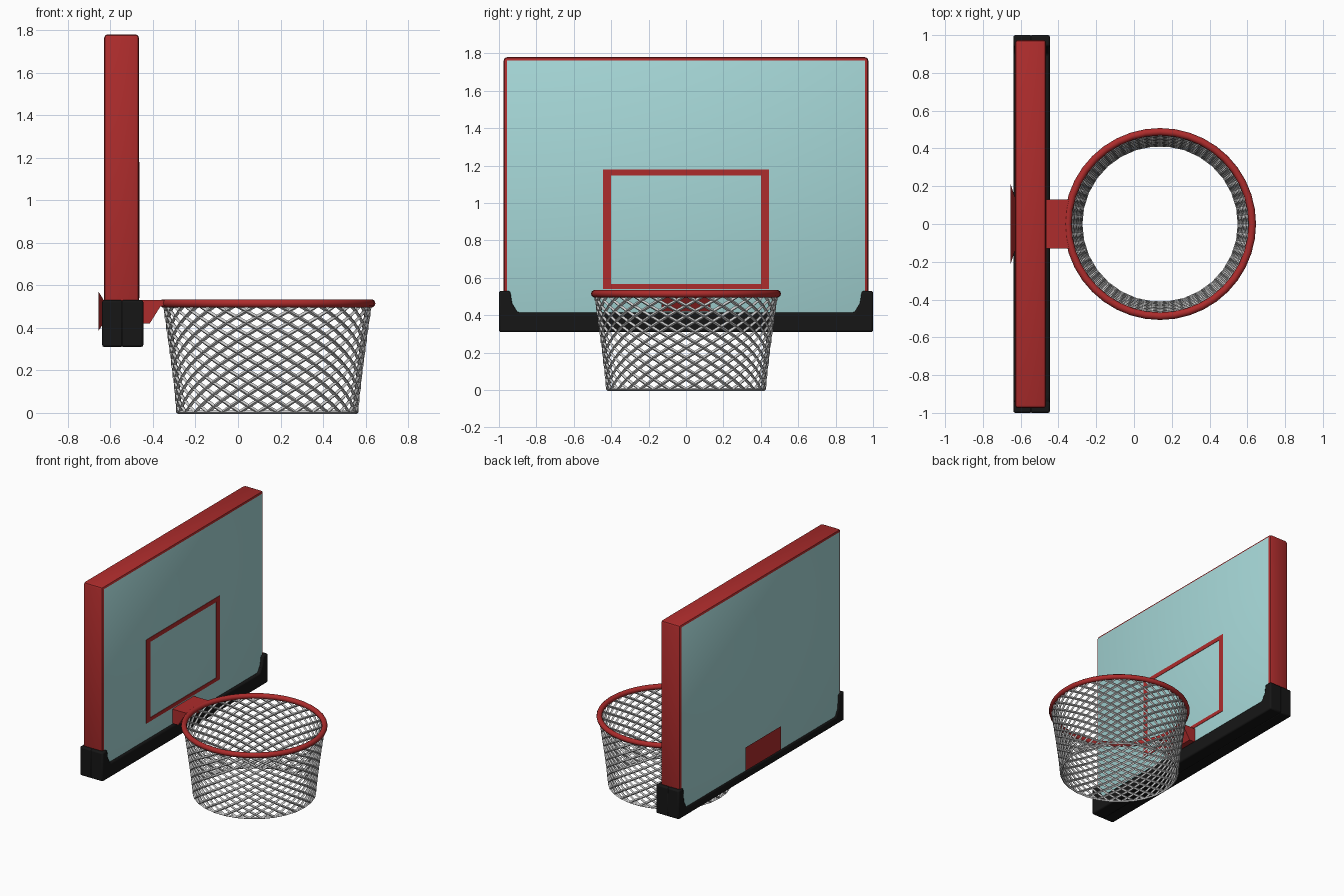
import bpy, bmesh, math
from mathutils import Vector

if "Cube" in bpy.data.objects:
    bpy.data.objects.remove(bpy.data.objects["Cube"])


def material(name, rgb):
    m = bpy.data.materials.new(name)
    m.diffuse_color = (*rgb, 1)
    m.use_nodes = True
    m.node_tree.nodes["Principled BSDF"].inputs["Base Color"].default_value = m.diffuse_color
    return m


RED = material("red_paint", (0.42, 0.025, 0.025))
GLASS = material("teal_glass", (0.38, 0.68, 0.68))
BLACK = material("black_rubber", (0.008, 0.008, 0.008))


def finish(name, bm, mats, bevel=0, segments=2, smooth=True):
    bmesh.ops.recalc_face_normals(bm, faces=bm.faces)
    me = bpy.data.meshes.new(name)
    bm.to_mesh(me)
    bm.free()
    ob = bpy.data.objects.new(name, me)
    bpy.context.collection.objects.link(ob)
    for m in mats:
        me.materials.append(m)
    if bevel:
        b = ob.modifiers.new("bevel", "BEVEL")
        b.width, b.segments = bevel, segments
        b.limit_method = "ANGLE"
    if smooth:
        bpy.ops.object.select_all(action="DESELECT")
        ob.select_set(True)
        bpy.context.view_layer.objects.active = ob
        bpy.ops.object.shade_smooth_by_angle(angle=math.radians(35))
    return ob


def box(bm, lo, hi):
    lo, hi = Vector(lo), Vector(hi)
    verts = bmesh.ops.create_cube(bm, size=1)["verts"]
    for v in verts:
        v.co = (lo + hi) / 2 + v.co * (hi - lo)


def prism(bm, points, offset):
    face = bm.faces.new([bm.verts.new(p) for p in points])
    out = bmesh.ops.extrude_face_region(bm, geom=[face], use_keep_orig=True)
    verts = [g for g in out["geom"] if isinstance(g, bmesh.types.BMVert)]
    bmesh.ops.translate(bm, verts=verts, vec=offset)


# Backboard: red rounded slab with glass on the front and back faces
bm = bmesh.new()
box(bm, (-0.63, -0.975, 0.33), (-0.465, 0.975, 1.78))
bmesh.ops.bevel(bm, geom=bm.edges[:], offset=0.018, segments=2,
                profile=0.5, affect="EDGES")
bm.normal_update()
for f in bm.faces:
    f.material_index = 1 if abs(f.normal.x) > 0.98 else 0
finish("backboard", bm, [RED, GLASS])

# Shooting square on the front of the glass
bm = bmesh.new()
for lo, hi in (((-0.445, 1.147), (0.445, 1.18)), ((-0.445, 0.54), (0.445, 0.568)),
               ((-0.445, 0.568), (-0.4, 1.147)), ((0.4, 0.568), (0.445, 1.147))):
    box(bm, (-0.47, *lo), (-0.462, *hi))
finish("target_square", bm, [RED], smooth=False)


# Bottom padding: U shape with a taller lip at the front than at the back
def padding(name, x0, x1, lip):
    half = [(1.0, 0.31), (1.0, 0.53), (0.94, 0.53), (0.93, lip + 0.05), (0.9, lip)]
    outline = half + [(-y, z) for y, z in reversed(half)]
    bm = bmesh.new()
    prism(bm, [(x0, y, z) for y, z in outline], (x1 - x0, 0, 0))
    finish(name, bm, [BLACK], bevel=0.01)


padding("front_padding", -0.55, -0.445, 0.415)
padding("back_padding", -0.639, -0.54, 0.37)

# Rim bracket, side profile extruded across y
bm = bmesh.new()
profile = [(-0.48, 0.53), (-0.345, 0.53), (-0.345, 0.505), (-0.365, 0.5),
           (-0.415, 0.42), (-0.48, 0.42)]
prism(bm, [(x, -0.13, z) for x, z in profile], (0, 0.26, 0))
finish("rim_bracket", bm, [RED], smooth=False)

# Flared mounting plate on the back
bm = bmesh.new()
rings = []
for x, w, z0, z1 in ((-0.655, 0.215, 0.388, 0.568), (-0.649, 0.2, 0.395, 0.56),
                     (-0.628, 0.135, 0.43, 0.525)):
    rings.append([bm.verts.new((x, y, z))
                  for y, z in ((-w, z0), (w, z0), (w, z1), (-w, z1))])
for a, b in zip(rings, rings[1:]):
    for i in range(4):
        j = (i + 1) % 4
        bm.faces.new((a[i], a[j], b[j], b[i]))
bm.faces.new(rings[0])
bm.faces.new(rings[-1])
finish("back_plate", bm, [RED], smooth=False)

# Hoop ring
CX = 0.138
bpy.ops.mesh.primitive_torus_add(location=(CX, 0, 0.515), major_radius=0.488,
                                 minor_radius=0.02, major_segments=40, minor_segments=10)
hoop = bpy.context.object
hoop.name = "hoop"
hoop.data.materials.append(RED)
bpy.ops.object.shade_smooth_by_angle(angle=math.radians(50))

# Net: staggered diamond lattice turned into strands
COUNT, ROWS = 30, 18
bm = bmesh.new()
grid = []
for r in range(ROWS + 1):
    t = r / ROWS
    radius = 0.42 + 0.063 * t ** 1.2
    row = []
    for k in range(COUNT):
        a = 2 * math.pi * (k + 0.5 * (r % 2)) / COUNT
        row.append(bm.verts.new((CX + radius * math.cos(a), radius * math.sin(a),
                                 0.003 + 0.504 * t)))
    grid.append(row)
for r in range(ROWS - 1):
    s = r % 2
    for k in range(COUNT):
        side = [grid[r + 1][(k - 1 + s) % COUNT], grid[r + 1][(k + s) % COUNT]]
        bm.faces.new((grid[r][k], side[1], grid[r + 2][k], side[0]))
for k in range(COUNT):
    n = (k + 1) % COUNT
    bm.faces.new((grid[0][k], grid[0][n], grid[1][k]))
    bm.faces.new((grid[ROWS][n], grid[ROWS][k], grid[ROWS - 1][k]))
net = finish("net", bm, [], smooth=False)
wire = net.modifiers.new("strands", "WIREFRAME")
wire.thickness = 0.018
wire.use_even_offset = True
wire.use_boundary = True
